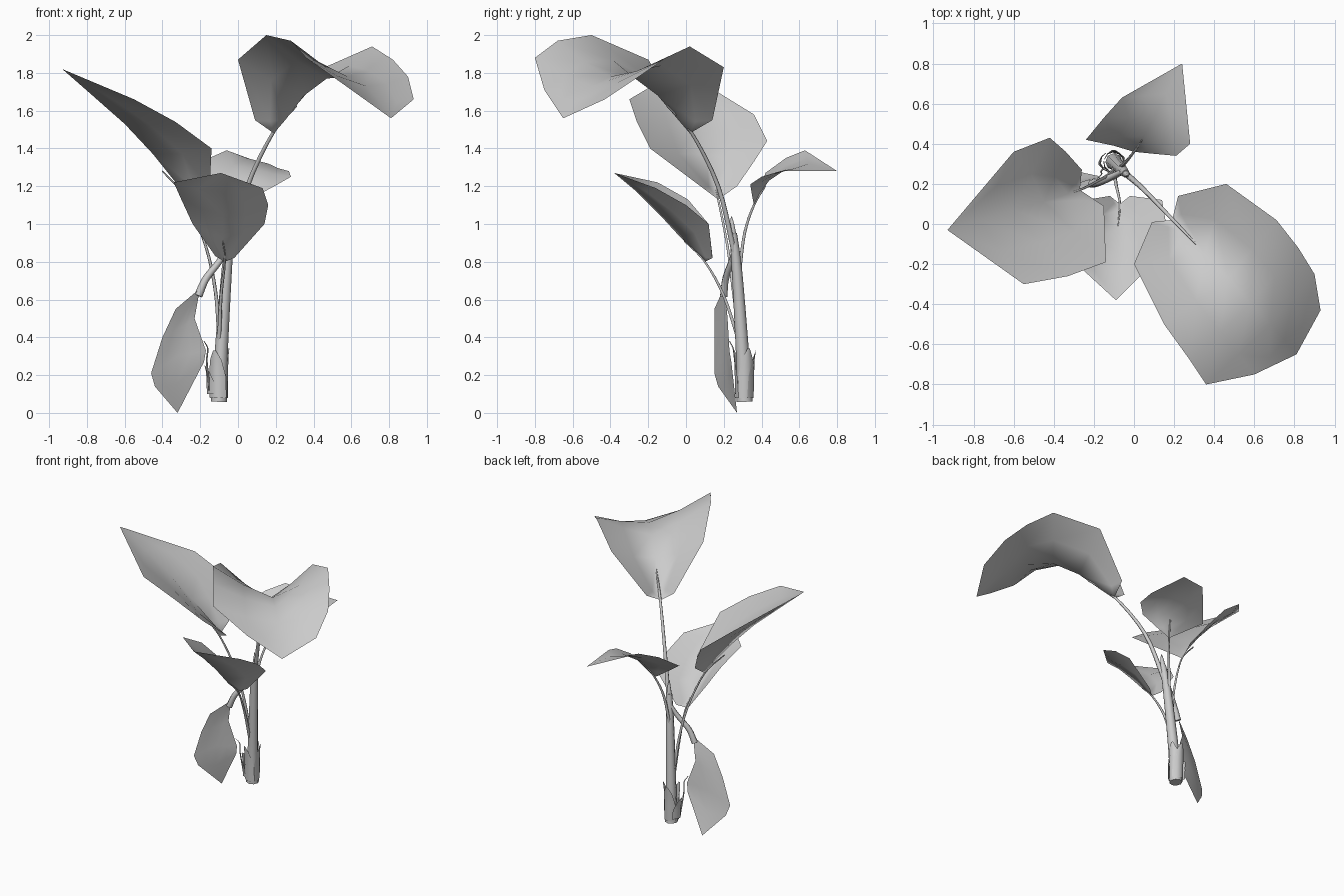
import bpy
import bmesh
from math import cos, sin, tau
from mathutils import Vector

start_cube = bpy.data.objects.get("Cube")
if start_cube:
    bpy.data.objects.remove(start_cube, do_unlink=True)

# One plain grey for the whole plant
plant_grey = bpy.data.materials.new("plant_grey")
plant_grey.use_nodes = True
grey = (0.6, 0.6, 0.6, 1.0)
plant_grey.diffuse_color = grey
principled = next(n for n in plant_grey.node_tree.nodes if n.type == 'BSDF_PRINCIPLED')
principled.inputs["Base Color"].default_value = grey


def finish(name, bm, recalc=False):
    """Turn a bmesh into a named smooth object."""
    if recalc:
        bmesh.ops.recalc_face_normals(bm, faces=bm.faces[:])
    for face in bm.faces:
        face.smooth = True
    mesh = bpy.data.meshes.new(name)
    bm.to_mesh(mesh)
    bm.free()
    mesh.materials.append(plant_grey)
    obj = bpy.data.objects.new(name, mesh)
    bpy.context.scene.collection.objects.link(obj)
    return obj


def smooth_path(points, steps=4):
    """Pass a rounded path through a few points."""
    pts = [Vector(p) for p in points]
    padded = [2 * pts[0] - pts[1]] + pts + [2 * pts[-1] - pts[-2]]
    path = []
    for a, b, c, d in zip(padded, padded[1:], padded[2:], padded[3:]):
        for i in range(steps):
            t = i / steps
            path.append(b + (c - a) * t / 2
                        + (2 * a - 5 * b + 4 * c - d) * t * t / 2
                        + (3 * b - a - 3 * c + d) * t * t * t / 2)
    path.append(pts[-1])
    return path


def stalk(name, points, radius_start, radius_end, sides=6):
    """Tapered tube along a rounded path."""
    bm = bmesh.new()
    path = smooth_path(points)
    last = len(path) - 1
    rings = []
    for i, centre in enumerate(path):
        along = (path[min(i + 1, last)] - path[max(i - 1, 0)]).normalized()
        across = along.cross(Vector((0, 1, 0))).normalized()
        other = along.cross(across)
        radius = radius_start + (radius_end - radius_start) * i / last
        rings.append([bm.verts.new(centre + radius * (across * cos(tau * k / sides)
                                                      + other * sin(tau * k / sides)))
                      for k in range(sides)])
    for low, high in zip(rings, rings[1:]):
        for k in range(sides):
            n = (k + 1) % sides
            bm.faces.new((low[k], low[n], high[n], high[k]))
    bm.faces.new(rings[0])
    bm.faces.new(rings[-1])
    obj = finish(name, bm, recalc=True)
    for poly in obj.data.polygons:
        poly.use_smooth = len(poly.vertices) == 4
    return obj


def leaf(name, rib, left, right, sag=0.07):
    """Folded blade: the rib runs base to tip, the edges lie between them."""
    bm = bmesh.new()
    rib = [Vector(p) for p in rib]
    base, tip = bm.verts.new(rib[0]), bm.verts.new(rib[-1])
    rows = []
    for mid, l, r in zip(rib[1:-1], left, right):
        row = []
        for edge, parts in ((Vector(l), (1, 0.5, 0)), (Vector(r), (0.5, 1))):
            for t in parts:
                point = mid.lerp(edge, t)
                point.z -= sag * (edge - mid).length * 4 * t * (1 - t)
                row.append(bm.verts.new(point))
        rows.append(row)
    for low, high in zip(rows, rows[1:]):
        for k in range(len(low) - 1):
            bm.faces.new((low[k], low[k + 1], high[k + 1], high[k]))
    for k in range(len(rows[0]) - 1):
        bm.faces.new((base, rows[0][k + 1], rows[0][k]))
        bm.faces.new((tip, rows[-1][k], rows[-1][k + 1]))
    return finish(name, bm)


def sheath(name, centre, radius, bottom, top, facing, spread=1.3):
    """Pointed husk wrapped part way round the stem."""
    bm = bmesh.new()
    rows = []
    for t, width, flare in ((0, 1, 1), (0.45, 0.9, 1.05), (0.8, 0.5, 1.1), (1, 0.1, 1.25)):
        row = []
        for k in range(5):
            angle = facing + spread * width * (k / 2 - 1)
            row.append(bm.verts.new((centre[0] + radius * flare * cos(angle),
                                     centre[1] + radius * flare * sin(angle),
                                     bottom + (top - bottom) * t)))
        rows.append(row)
    for low, high in zip(rows, rows[1:]):
        for k in range(4):
            bm.faces.new((low[k], low[k + 1], high[k + 1], high[k]))
    return finish(name, bm)


# Central stem with pointed shoot
stalk("main_stem", [(-.1, .31, .06), (-.09, .3, .3), (-.06, .27, .75), (-.04, .25, .95)],
      .043, .02, 8)
stalk("stem_shoot", [(-.04, .25, .94), (-.035, .245, 1), (-.035, .24, 1.04)], .02, .003)

# Husks round the foot of the stem
sheath("left_husk", (-.1, .31), .045, .08, .34, .4)
sheath("back_husk", (-.1, .31), .048, .08, .33, 1.6)
sheath("right_husk", (-.115, .31), .05, .1, .25, 3.3)
sheath("front_husk", (-.1, .31), .05, .08, .33, 4.3)
stalk("dry_tendril", [(-.15, .28, .12), (-.165, .26, .27), (-.16, .25, .34), (-.18, .23, .38)],
      .006, .002, 4)

# Stalks that carry the leaves
stalk("top_leaf_stalk", [(-.045, .255, .85), (.05, .17, 1.2), (.19, .025, 1.49),
                         (.31, -.1, 1.625)], .016, .005)
stalk("right_leaf_stalk", [(-.1, .28, .42), (-.12, .25, .65), (-.17, .22, .88),
                           (-.27, .17, 1.13), (-.4, .13, 1.28)], .011, .004)
stalk("front_leaf_stalk", [(-.1, .28, .38), (-.09, .2, .62), (-.07, .1, .8),
                           (-.08, -.01, .91)], .011, .003)
stalk("back_leaf_stalk", [(-.07, .28, .72), (-.04, .31, .95), (0, .36, 1.1),
                          (.04, .42, 1.2)], .011, .004)
stalk("low_leaf_stalk", [(-.06, .26, .87), (-.1, .24, .8), (-.17, .21, .71),
                         (-.21, .2, .62)], .014, .022)

# Large arching leaf at the top
leaf("top_leaf",
     [(.19, .02, 1.48), (.25, -.04, 1.55), (.35, -.15, 1.68), (.47, -.27, 1.77),
      (.58, -.4, 1.78), (.68, -.5, 1.73), (.75, -.58, 1.65), (.81, -.65, 1.56)],
     [(.22, .14, 1.55), (.46, .2, 1.83), (.71, .02, 1.94), (.82, -.12, 1.87),
      (.9, -.25, 1.78), (.93, -.43, 1.66)],
     [(.09, .01, 1.55), (0, -.2, 1.87), (.15, -.5, 2), (.28, -.68, 1.97),
      (.36, -.8, 1.88), (.6, -.75, 1.71)], .04)

# Broad rising leaf on the right
leaf("right_leaf",
     [(-.27, .17, 1.13), (-.33, .15, 1.22), (-.45, .11, 1.37), (-.6, .07, 1.53),
      (-.77, .02, 1.68), (-.93, -.03, 1.82)],
     [(-.15, .09, 1.19), (-.14, -.19, 1.4), (-.33, -.26, 1.54), (-.55, -.3, 1.66),
      (-.77, -.24, 1.76)],
     [(-.26, .27, 1.2), (-.34, .36, 1.33), (-.42, .43, 1.44), (-.6, .36, 1.58),
      (-.79, .23, 1.7)], .03)

# Cupped leaf at the front
leaf("front_leaf",
     [(-.07, .1, .8), (-.075, .07, .83), (-.08, -.03, .93), (-.08, -.14, 1.05),
      (-.09, -.26, 1.17), (-.09, -.38, 1.27)],
     [(-.02, .14, .82), (.14, .12, 1), (.16, 0, 1.1), (.13, -.16, 1.19), (.05, -.32, 1.24)],
     [(-.12, .14, .83), (-.24, .12, 1), (-.3, .01, 1.13), (-.34, -.15, 1.22),
      (-.22, -.27, 1.25)], .04)

# Small spreading leaf at the back
leaf("back_leaf",
     [(0, .36, 1.1), (.02, .39, 1.16), (.05, .44, 1.23), (.1, .53, 1.29),
      (.16, .65, 1.32), (.24, .8, 1.28)],
     [(.1, .35, 1.15), (.21, .34, 1.21), (.28, .4, 1.25), (.27, .5, 1.28), (.3, .61, 1.28)],
     [(-.1, .39, 1.17), (-.24, .42, 1.27), (-.15, .53, 1.35), (-.06, .63, 1.39),
      (.04, .75, 1.37)], .03)

# Drooping leaf near the ground
leaf("low_leaf",
     [(-.2, .2, .66), (-.25, .19, .58), (-.29, .2, .46), (-.32, .2, .3),
      (-.33, .22, .15), (-.32, .27, 0)],
     [(-.21, .21, .61), (-.23, .22, .5), (-.17, .23, .33), (-.18, .24, .27),
      (-.22, .25, .15)],
     [(-.33, .15, .55), (-.4, .15, .4), (-.46, .15, .21), (-.44, .17, .14),
      (-.42, .2, .07)], 0)
